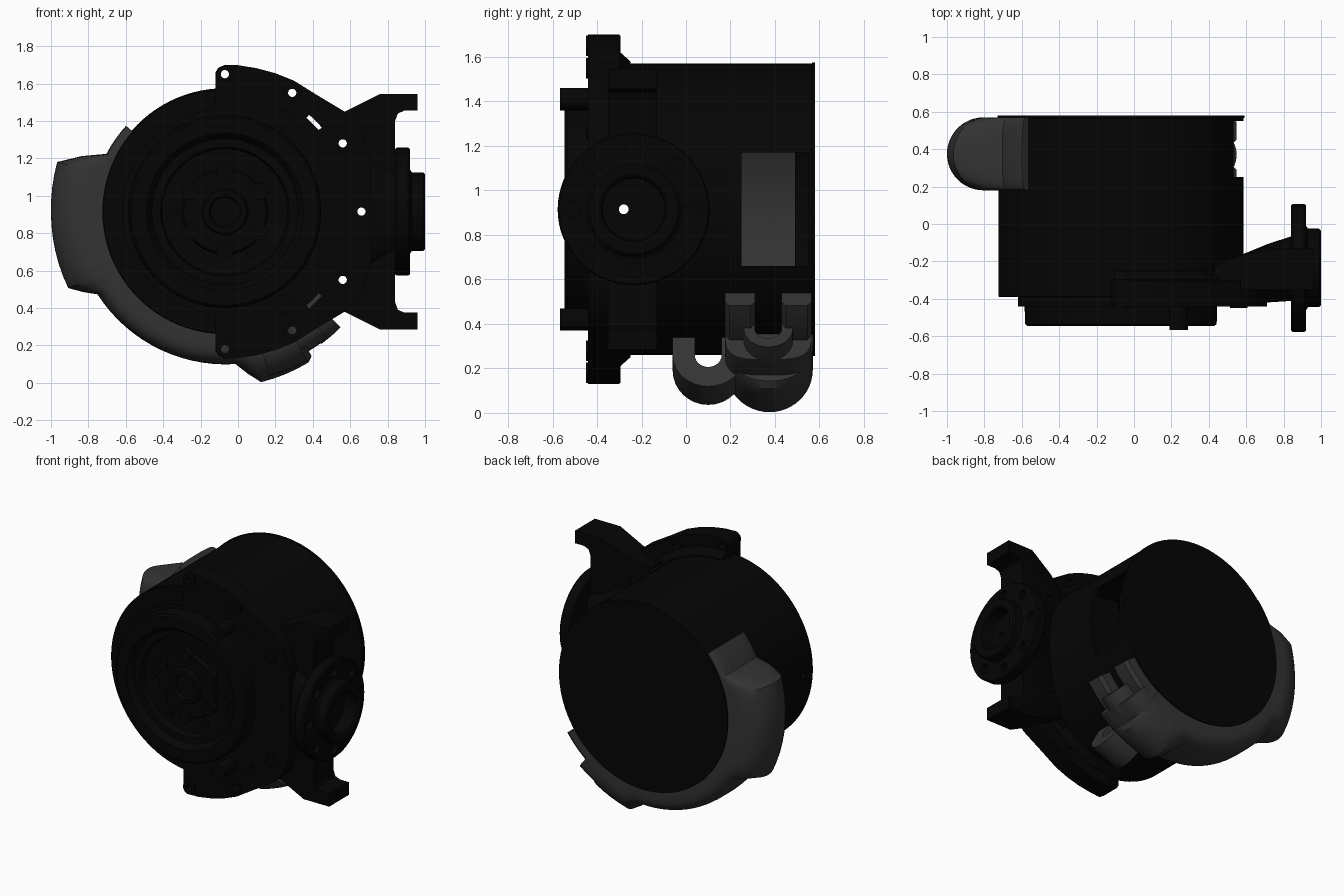
import bpy, bmesh, math
from math import sin, cos, radians, pi

if "Cube" in bpy.data.objects:
    bpy.data.objects.remove(bpy.data.objects["Cube"])

CX, CZ = -0.07, 0.915          # drum axis (runs along y)
DY = -0.235                    # side coupling axis (runs along x)

def material(name, v):
    m = bpy.data.materials.new(name)
    m.diffuse_color = (v, v, v, 1)
    m.use_nodes = True
    m.node_tree.nodes["Principled BSDF"].inputs["Base Color"].default_value = m.diffuse_color
    return m
BLACK, GREY = material("black", 0.0015), material("dark_grey", 0.033)

def loft(name, rings, mat=BLACK, closed=False):
    """Skin a list of equal-sized rings of points; cap the ends unless closed."""
    bm = bmesh.new()
    vs = [[bm.verts.new(p) for p in ring] for ring in rings]
    n = len(vs[0])
    for i in range(len(vs) - (0 if closed else 1)):
        a, b = vs[i], vs[(i + 1) % len(vs)]
        for j in range(n):
            k = (j + 1) % n
            bm.faces.new((a[j], a[k], b[k], b[j]))
    if not closed:
        bm.faces.new(vs[0])
        bm.faces.new(vs[-1])
    bmesh.ops.remove_doubles(bm, verts=bm.verts, dist=1e-5)
    bmesh.ops.recalc_face_normals(bm, faces=bm.faces)
    me = bpy.data.meshes.new(name)
    bm.to_mesh(me)
    bm.free()
    me.materials.append(mat)
    ob = bpy.data.objects.new(name, me)
    bpy.context.collection.objects.link(ob)
    return ob

def polar(a, r, y):
    return (CX + r * cos(radians(a)), y, CZ + r * sin(radians(a)))

def spow(v, p):
    return math.copysign(abs(v) ** p, v)

def lathe(name, prof, n=96):
    return loft(name, [[polar(360 * i / n, r, y) for y, r in prof] for i in range(n)], closed=True)

def lathe_x(name, prof, n=64):
    return loft(name, [[(x, DY + r * cos(2 * pi * i / n), CZ + r * sin(2 * pi * i / n))
                        for x, r in prof] for i in range(n)], closed=True)

def cyl_y(name, x, z, r, y0, y1, mat=BLACK, n=24):
    return loft(name, [[(x + r * cos(2 * pi * i / n), y, z + r * sin(2 * pi * i / n))
                        for i in range(n)] for y in (y0, y1)], mat)

def cyl_x(name, y, z, r, x0, x1, n=24):
    return loft(name, [[(x, y + r * cos(2 * pi * i / n), z + r * sin(2 * pi * i / n))
                        for i in range(n)] for x in (x0, x1)])

def box(name, x0, x1, y0, y1, z0, z1):
    return loft(name, [[(x0, y, z0), (x1, y, z0), (x1, y, z1), (x0, y, z1)] for y in (y0, y1)])

def polar_sweep(name, prof, a0, a1, mat=GREY, steps=6):
    return loft(name, [[polar(a0 + (a1 - a0) * i / steps, r, y) for y, r in prof]
                       for i in range(steps + 1)], mat)

def cut(targets, cutters):
    for ob in targets:
        for c in cutters:
            m = ob.modifiers.new("cut", 'BOOLEAN')
            m.operation, m.solver, m.object = 'DIFFERENCE', 'EXACT', c
            bpy.context.view_layer.objects.active = ob
            bpy.ops.object.modifier_apply(modifier=m.name)

# Main drum: hollow shell with back cap and thin rear rim
drum = lathe("drum", [(-.39, .5), (-.39, .65), (-.385, .655), (.565, .655), (.567, .66), (.58, .66),
                      (.58, 0), (.55, 0), (.55, .63), (-.36, .63), (-.36, .5)])

# Front cover with stepped recess and hub
lathe("front_cover", [(-.37, .55), (-.44, .55), (-.44, .515), (-.535, .512), (-.545, .5),
    (-.545, .42), (-.525, .4), (-.50, .39), (-.50, .345), (-.46, .335), (-.45, .23), (-.48, .22),
    (-.48, .125), (-.505, .115), (-.505, .085), (-.485, .075), (-.485, 0), (-.35, 0), (-.35, .55)])
for i in range(6):
    a = 30 + 60 * i
    x, _, z = polar(a, .215, 0)
    cyl_y("hub_bolt", x, z, .045, -.50, -.44)
    x, _, z = polar(a + 30, .27, 0)
    cyl_y("hub_pin", x, z, .025, -.475, -.44)

# Flange plate on the front right, mirrored top to bottom, with sloped collar behind
half = [(-.12, 1.56), (-.12, 1.66), (-.105, 1.685), (-.07, 1.70), (.0, 1.698), (.1, 1.682),
        (.2, 1.655), (.3, 1.615), (.42, 1.54), (.57, 1.45), (.66, 1.36), (.71, 1.2)]
outline = half + [(x, 2 * CZ - z) for x, z in reversed(half)]
plate = loft("flange_plate", [[(x, y, z) for x, z in outline] for y in (-.44, -.30)])
collar = [(-.32, .64), (-.32, .707), (-.297, .707), (-.25, .665), (-.25, .64)]
solid = [plate, polar_sweep("flange_collar", collar, -93, 93, BLACK, 48)]

# Mounting arms, thinning toward the drum
arm = [(.42, 1.38), (.57, 1.45), (.76, 1.545), (.96, 1.545), (.96, 1.455), (.89, 1.455), (.855, 1.44),
       (.84, 1.4), (.84, 1.1), (.45, 1.1)]
for s in (1, -1):
    solid.append(loft("mount_arm", [
        [(x, -.35, CZ + s * (z - CZ)) for x, z in arm],
        [(x, min(-.13, -.06 - .4 * (.84 - x)), CZ + s * (z - CZ)) for x, z in arm]]))

# Side housing: blends a wide mouth on the drum into a round neck
def neck(x, ry, rz, cy, p):
    ts = [2 * pi * i / 48 for i in range(48)]
    return [(x, cy + ry * spow(cos(t), p), CZ + rz * spow(sin(t), p)) for t in ts]
solid.append(loft("side_housing", [neck(.42, .1, .43, -.33, .5), neck(.6, .133, .37, -.287, .65),
                                   neck(.72, .157, .31, -.262, .85), neck(.86, .175, .25, DY, 1)]))

# Side coupling disc with raised ring and bore
coupling = lathe_x("coupling_disc", [(.84, 0), (.84, .335), (.85, .342), (.91, .342), (.92, .335), (.92, .225),
    (.93, .21), (.99, .21), (1.0, .2), (1.0, .16), (.99, .145), (.9, .14), (.9, 0)])

# Bosses round the flange and tabs on the cover
holes = [(-.07, 1.65), (.29, 1.55), (.56, 1.28)]
holes += [(x, 2 * CZ - z) for x, z in holes]
for x, z in holes:
    solid.append(cyl_y("flange_boss", x, z, .046, -.45, -.295))
for z in (1.41, 2 * CZ - 1.41):
    cyl_y("cover_tab", .24, z, .05, -.567, -.42)

# Drilled holes, slots, bolt recesses and drum windows
drills = [cyl_y("cutter", x, z, .022, -.8, .0) for x, z in holes + [(.66, CZ)]]
for a in (45, 315):
    prof = [(-.8, .664), (0, .664), (0, .686), (-.8, .686)]
    drills.append(polar_sweep("cutter", prof, a - 4, a + 4, BLACK))
side_hole = cyl_x("cutter", -.28, CZ, .022, -1.2, 1.2)
sockets = [cyl_x("cutter", DY + .275 * cos(i * pi / 4), CZ + .275 * sin(i * pi / 4), .035, .885, 1.1)
           for i in range(8)]
windows = [box("cutter", .3, .8, .25, .55, .66, 1.17), box("cutter", -.9, -.5, .25, .49, .66, 1.17)]
cut(solid, drills + [side_hole])
cut([coupling], sockets + [side_hole])
cut([drum], windows + [side_hole])
for c in drills + sockets + windows + [side_hole]:
    bpy.data.objects.remove(c)

# Grey duct: rounded section wrapped round the drum's left and bottom, boxier where shallow
keys = [(139, .70), (154, .705), (163.5, .935), (180, .93), (206, .932), (213, .812), (274, .817),
        (282, .932), (299, .922), (301, .90)]
stations = []
for (a0, r0), (a1, r1) in zip(keys, keys[1:]):
    n = max(1, round((a1 - a0) / 4))
    stations += [(a0 + (a1 - a0) * i / n, r0 + (r1 - r0) * i / n) for i in range(n)]
stations.append(keys[-1])
def section(a, outer):
    h = min(.195, outer - .66)
    p = 1 - .45 * min(1, max(0, (.92 - outer) / .1))
    pts = [(.18, .652), (.57, .652)]
    for i in range(25):
        t = pi * i / 24
        pts.append((.375 + .195 * spow(cos(t), p), outer - h + h * max(0, sin(t)) ** p))
    return [polar(a, r, y) for y, r in pts]
loft("duct", [section(a, r) for a, r in stations], GREY)

# U-shaped hook and fork clips at the duct's lower end
def u_profile(cy, cr, ro, ri, tip, depth, p=1):
    arc = [pi * i / 16 for i in range(17)]
    return ([(cy - ro, tip)] + [(cy - ro * spow(cos(t), p), cr + depth * max(0, sin(t)) ** p) for t in arc]
            + [(cy + ro, tip), (cy + ri, tip)]
            + [(cy + ri * cos(t), cr + ri * sin(t)) for t in arc] + [(cy - ri, tip)])
polar_sweep("hook_clip", u_profile(.1, .75, .16, .06, .66, .16), 285, 299)
polar_sweep("fork_body", u_profile(.37, .72, .195, .06, .655, .15, .6), 298, 309)
polar_sweep("fork_lip", u_profile(.37, .76, .11, .06, .655, .115), 306, 315)
for y0 in (.175, .43):
    lug = [(y0, .65), (y0, .73), (y0 + .02, .755), (y0 + .115, .755), (y0 + .135, .73), (y0 + .135, .65)]
    polar_sweep("fork_lug", lug, 304, 325)

# Smooth shading with sharp creases
bpy.ops.object.select_all(action='SELECT')
bpy.context.view_layer.objects.active = drum
bpy.ops.object.shade_smooth_by_angle(angle=radians(32))
